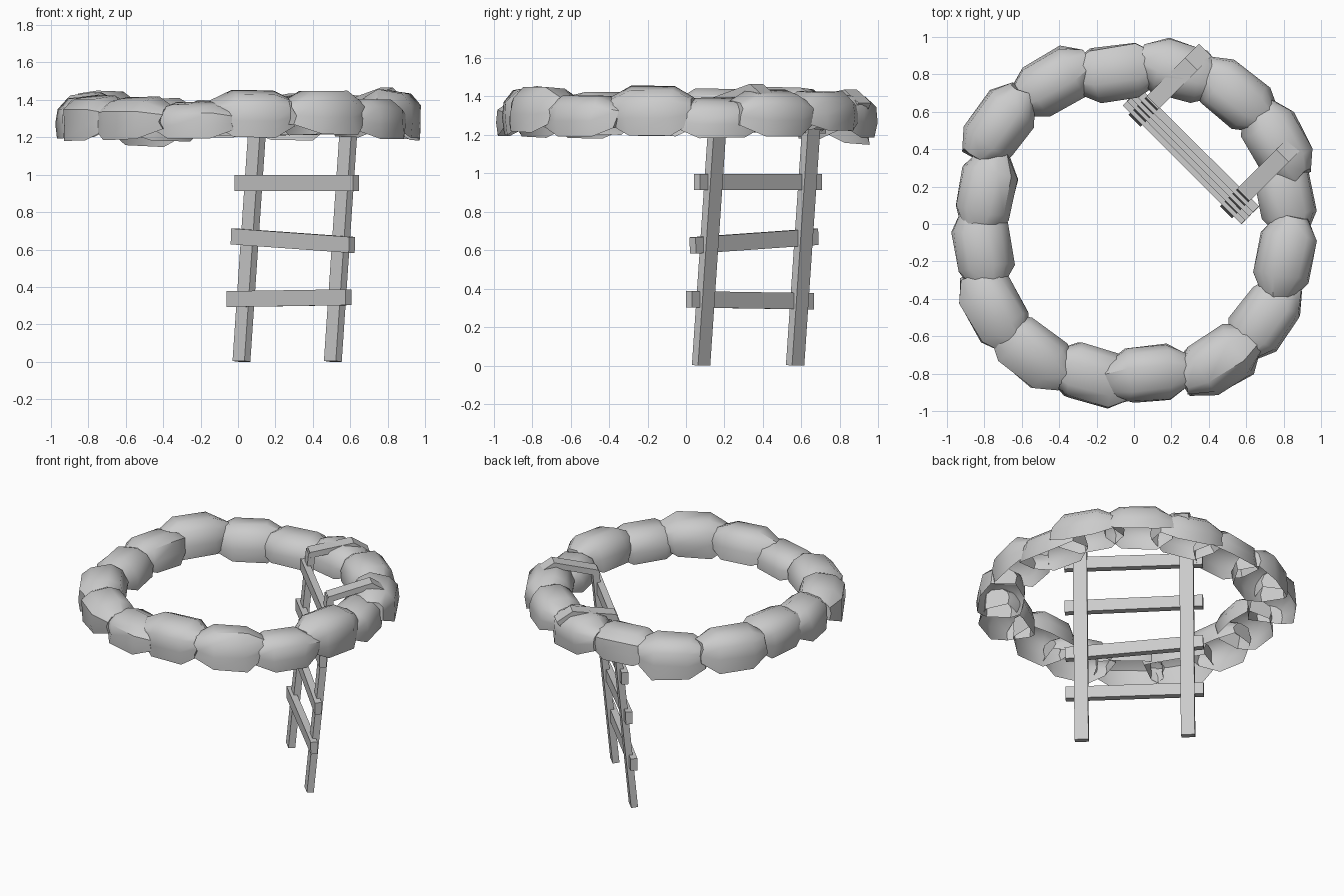
import bpy, bmesh, math, random
from mathutils import Vector, Matrix

cube = bpy.data.objects.get("Cube")
if cube:
    bpy.data.objects.remove(cube)
random.seed(4)

grey = bpy.data.materials.new("plain grey")
grey.use_nodes = True
colour = (0.6, 0.6, 0.6, 1)
grey.diffuse_color = colour
grey.node_tree.nodes["Principled BSDF"].inputs["Base Color"].default_value = colour


def add_object(name, bm, smooth=False):
    bmesh.ops.recalc_face_normals(bm, faces=bm.faces)
    mesh = bpy.data.meshes.new(name)
    bm.to_mesh(mesh)
    bm.free()
    mesh.materials.append(grey)
    obj = bpy.data.objects.new(name, mesh)
    bpy.context.collection.objects.link(obj)
    if smooth:
        bpy.ops.object.select_all(action="DESELECT")
        obj.select_set(True)
        bpy.context.view_layer.objects.active = obj
        bpy.ops.object.shade_smooth_by_angle(angle=math.radians(42))
    return obj


# Stone cross-section (radial, height), open underneath
ARCH = [(1, -0.95), (1, -0.2), (0.9, 0.5), (0.5, 0.95),
        (-0.35, 1), (-0.8, 0.6), (-1, -0.1), (-0.92, -0.85)]
# Sections along the stone (position, scale)
SECTIONS = [(-1, 0.52), (-0.5, 0.98), (0.5, 0.98), (1, 0.52)]


def stone(index, x, y, low, high):
    bm = bmesh.new()
    rings = []
    for along, scale in SECTIONS:
        ring = []
        for radial, height in ARCH:
            wobble = random.uniform(0.95, 1.04) * scale
            shift = random.uniform(-0.015, 0.015)
            ring.append(bm.verts.new((radial * 0.155 * wobble,
                                      along * 0.22 + shift,
                                      height * (high - low) / 2 * wobble)))
        rings.append(ring)
    for a, b in zip(rings, rings[1:]):
        for i in range(len(ARCH) - 1):
            bm.faces.new((a[i], a[i + 1], b[i + 1], b[i]))
    bm.faces.new(rings[0])
    bm.faces.new(rings[-1])
    place = Matrix.Translation((x, y, (low + high) / 2))
    turn = Matrix.Rotation(math.atan2(y, x), 4, "Z")
    roll = Matrix.Rotation(random.uniform(-0.05, 0.15), 4, "Y")
    bm.transform(place @ turn @ roll)
    add_object(f"ring_stone_{index}", bm, smooth=True)


# Ring of stones (centre x, centre y, bottom, top)
STONES = [(0.81, -0.17, 1.21, 1.45), (0.70, -0.50, 1.18, 1.41),
          (0.45, -0.73, 1.20, 1.45), (0.08, -0.80, 1.21, 1.45),
          (-0.22, -0.81, 1.20, 1.39), (-0.54, -0.69, 1.20, 1.41),
          (-0.75, -0.45, 1.19, 1.42), (-0.81, -0.13, 1.20, 1.42),
          (-0.79, 0.17, 1.21, 1.44), (-0.72, 0.53, 1.20, 1.45),
          (-0.43, 0.76, 1.15, 1.41), (-0.10, 0.81, 1.19, 1.40),
          (0.25, 0.82, 1.19, 1.42), (0.54, 0.69, 1.21, 1.43),
          (0.77, 0.44, 1.20, 1.43), (0.81, 0.16, 1.19, 1.39)]
for n, values in enumerate(STONES, 1):
    stone(n, *values)

# Ladder frame directions
ACROSS = Vector((1, -1, 0)).normalized()
OUTWARD = Vector((1, 1, 0)).normalized()
FOOT = Vector((0.26, 0.325, 0))
LEAN = 0.096


def ladder_point(across, z, out=0):
    return FOOT + ACROSS * across + OUTWARD * (out + LEAN * z) + Vector((0, 0, z))


def plank(name, path, side, width, depth):
    """Sweep a rectangle along a path; side is the width direction."""
    bm = bmesh.new()
    rings = []
    for i, p in enumerate(path):
        run = (path[min(i + 1, len(path) - 1)] - path[max(i - 1, 0)]).normalized()
        wide = (side - run * side.dot(run)).normalized()
        thick = run.cross(wide)
        rings.append([bm.verts.new(p + wide * (u * width / 2) + thick * (v * depth / 2))
                      for u, v in ((-1, -1), (1, -1), (1, 1), (-1, 1))])
    for a, b in zip(rings, rings[1:]):
        for i in range(4):
            j = (i + 1) % 4
            bm.faces.new((a[i], a[j], b[j], b[i]))
    bm.faces.new(rings[0])
    bm.faces.new(rings[-1])
    add_object(name, bm)


# Legs, with bent hooks reaching over the stones
for label, across, crest_rise in (("left", 0.349, 0.075), ("right", -0.342, 0.045)):
    plank(label + "_leg", [ladder_point(across, 0.002), ladder_point(across, 1.38)],
          ACROSS, 0.09, 0.045)
    top = ladder_point(across, 1.37, -0.01)
    crest = top + OUTWARD * 0.285 + Vector((0, 0, crest_rise))
    tip = crest + OUTWARD * 0.095 - Vector((0, 0, 0.065))
    plank(label + "_hook", [top, crest, tip], ACROSS, 0.095, 0.04)

# Rungs (height at the right and left ends)
for n, (z_right, z_left) in enumerate([(0.335, 0.345), (0.67, 0.625),
                                       (0.955, 0.955), (1.25, 1.26)], 1):
    plank(f"rung_{n}", [ladder_point(-0.445, z_right, -0.018),
                        ladder_point(0.452, z_left, -0.018)],
          Vector((0, 0, 1)), 0.085, 0.045)
